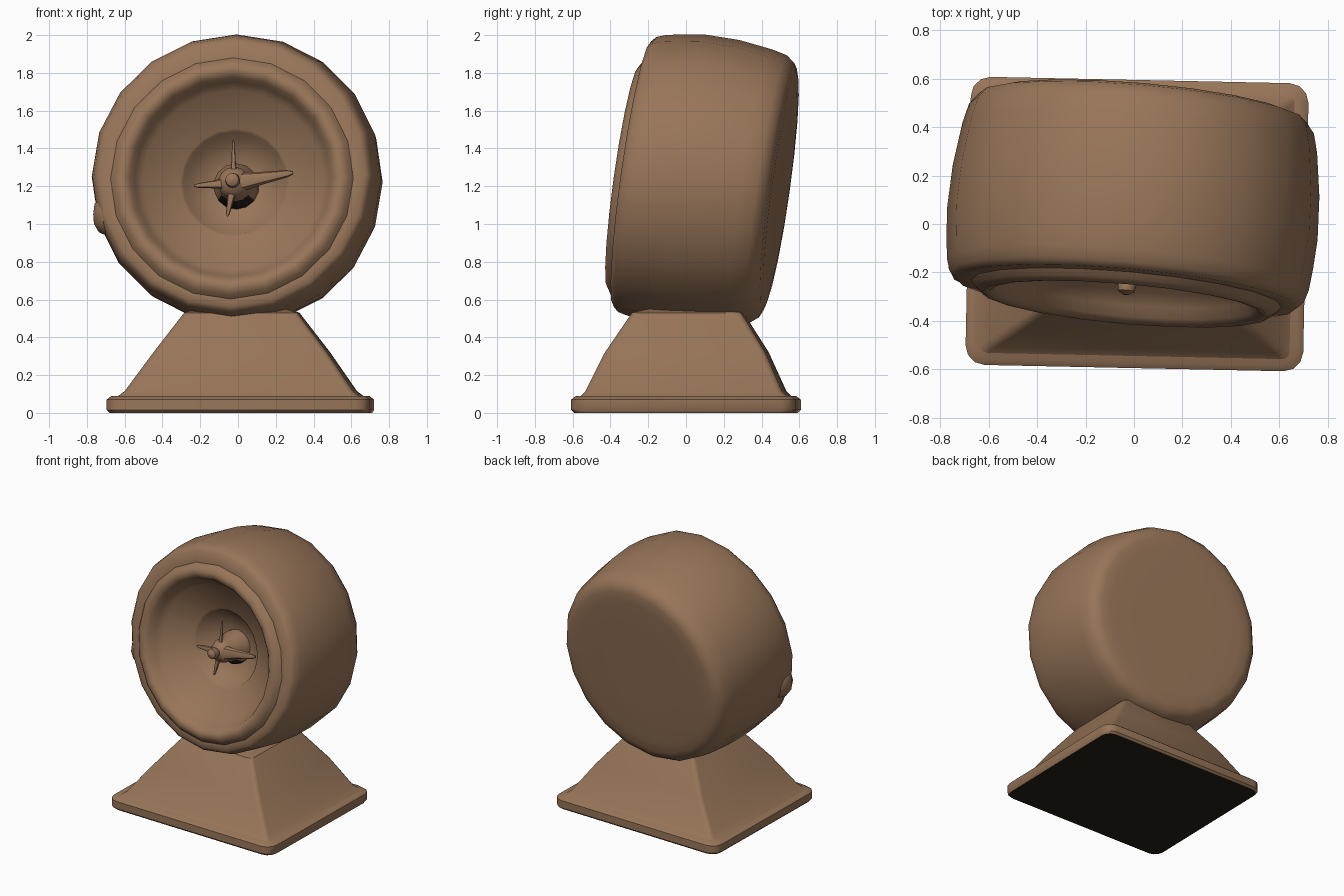
import bpy, bmesh, math
from mathutils import Matrix, Vector

if "Cube" in bpy.data.objects:
    bpy.data.objects.remove(bpy.data.objects["Cube"])


def material(name, rgb):
    m = bpy.data.materials.new(name)
    m.use_nodes = True
    m.diffuse_color = (*rgb, 1)
    m.node_tree.nodes["Principled BSDF"].inputs["Base Color"].default_value = (*rgb, 1)
    return m


brown = material("warm brown", (0.315, 0.18, 0.1))
dark = material("dark underside", (0.018, 0.014, 0.009))

# Frame of the leaning drum: local -y is the front
TILT = (Matrix.Translation((0, 0.08, 1.235)) @ Matrix.Rotation(math.radians(-5), 4, "Z")
        @ Matrix.Rotation(math.radians(-8), 4, "X"))


def finish(name, bm, matrix=Matrix(), angle=40):
    bmesh.ops.recalc_face_normals(bm, faces=bm.faces)
    mesh = bpy.data.meshes.new(name)
    bm.to_mesh(mesh)
    bm.free()
    ob = bpy.data.objects.new(name, mesh)
    bpy.context.collection.objects.link(ob)
    ob.matrix_world = matrix
    mesh.materials.append(brown)
    bpy.ops.object.select_all(action="DESELECT")
    bpy.context.view_layer.objects.active = ob
    ob.select_set(True)
    bpy.ops.object.shade_smooth_by_angle(angle=math.radians(angle))
    return ob


def loft(name, rings, matrix=Matrix(), angle=40):
    """Skin a row of equal-length point rings and cap both ends."""
    bm = bmesh.new()
    rows = [[bm.verts.new(p) for p in ring] for ring in rings]
    n = len(rows[0])
    for a, b in zip(rows, rows[1:]):
        for i in range(n):
            j = (i + 1) % n
            bm.faces.new((a[i], a[j], b[j], b[i]))
    bm.faces.new(rows[0])
    bm.faces.new(rows[-1])
    return finish(name, bm, matrix, angle)


def disc_ring(r, y, dz=0.0, sides=20):
    steps = [math.tau * i / sides for i in range(sides)]
    return [(r * math.sin(t), y, dz + r * math.cos(t)) for t in steps]


def square_ring(x0, x1, y0, y1, z, r):
    """Rectangle with rounded corners."""
    pts = []
    for k, (cx, cy) in enumerate(((x1 - r, y1 - r), (x0 + r, y1 - r),
                                  (x0 + r, y0 + r), (x1 - r, y0 + r))):
        for s in range(4):
            t = math.pi / 2 * (k + s / 3)
            pts.append((cx + r * math.cos(t), cy + r * math.sin(t), z))
    return pts


# Drum: back and side wall, then raised front rim and funnel to the recessed floor
shell = [(0.3, 0.425), (0.55, 0.425), (0.63, 0.42), (0.68, 0.405), (0.715, 0.36), (0.735, 0.28),
         (0.76, 0.1), (0.768, -0.08), (0.76, -0.2), (0.75, -0.29), (0.735, -0.34), (0.71, -0.365)]
funnel = [(0.645, -0.365), (0.625, -0.39), (0.595, -0.41), (0.565, -0.405), (0.54, -0.385),
          (0.52, -0.34), (0.48, -0.29), (0.29, -0.2), (0.275, -0.19), (0.25, -0.13), (0.1, -0.07)]
loft("drum", [disc_ring(r, y, 0.06 * min(0, y)) for r, y in shell]
     + [disc_ring(r, y, -0.045) for r, y in funnel], TILT, 50)

# Worn lump on the right edge of the drum
bm = bmesh.new()
bmesh.ops.create_icosphere(bm, subdivisions=2, radius=1)
finish("edge_lump", bm, Matrix.Translation((-0.7, -0.15, 1.05)) @ Matrix.Diagonal((0.07, 0.1, 0.11, 1)))

# Propeller hub with a knob at its nose
hub_profile = [(0.12, -0.05), (0.12, -0.12), (0.09, -0.17), (0.085, -0.24), (0.065, -0.28),
               (0.03, -0.3), (0.04, -0.325), (0.035, -0.355), (0.012, -0.37)]
hub = loft("propeller_hub", [disc_ring(r, y, -0.05, 14) for r, y in hub_profile], TILT)
hub.data.materials.append(dark)
for f in hub.data.polygons:
    f.material_index = 1 if f.normal.z < -0.6 and f.center.y > -0.18 else 0

# Four uneven tapered blades: angle from +x, length, root width
for name, angle, length, width in (("left_blade", 10, 0.32, 0.055), ("top_blade", 91, 0.23, 0.02),
                                   ("right_blade", 184, 0.21, 0.035), ("bottom_blade", 260, 0.18, 0.03)):
    axis = Matrix.Translation((0, -0.26, -0.055)) @ Matrix.Rotation(math.radians(-angle), 4, "Y")
    rings = []
    for along, w in ((0.04, 1), (0.5, 0.6), (0.9, 0.35), (1, 0.15)):
        rings.append([axis @ Vector((along * length, 0.7 * width * w * math.cos(t), width * w * math.sin(t)))
                      for t in [math.tau * i / 8 for i in range(8)]])
    loft(name, rings, TILT)

# Plinth plate with rounded corners and a dark underside
turn = Matrix.Rotation(math.radians(-1.2), 4, "Z")
plate = loft("plinth_plate", [
    square_ring(-0.67, 0.70, -0.58, 0.58, 0.0, 0.07), square_ring(-0.685, 0.71, -0.595, 0.595, 0.015, 0.08),
    square_ring(-0.685, 0.71, -0.595, 0.595, 0.07, 0.08), square_ring(-0.66, 0.685, -0.57, 0.57, 0.09, 0.08)], turn)
plate.data.materials.append(dark)
for f in plate.data.polygons:
    f.material_index = 1 if f.normal.z < -0.9 else 0

# Sloping pedestal between plate and drum
loft("pedestal", [
    square_ring(-0.63, 0.66, -0.55, 0.55, 0.085, 0.03), square_ring(-0.59, 0.62, -0.52, 0.52, 0.115, 0.03),
    square_ring(-0.44, 0.48, -0.42, 0.43, 0.32, 0.03), square_ring(-0.28, 0.32, -0.28, 0.30, 0.53, 0.03),
    square_ring(-0.22, 0.26, -0.2, 0.24, 0.55, 0.03)], turn, 30)
